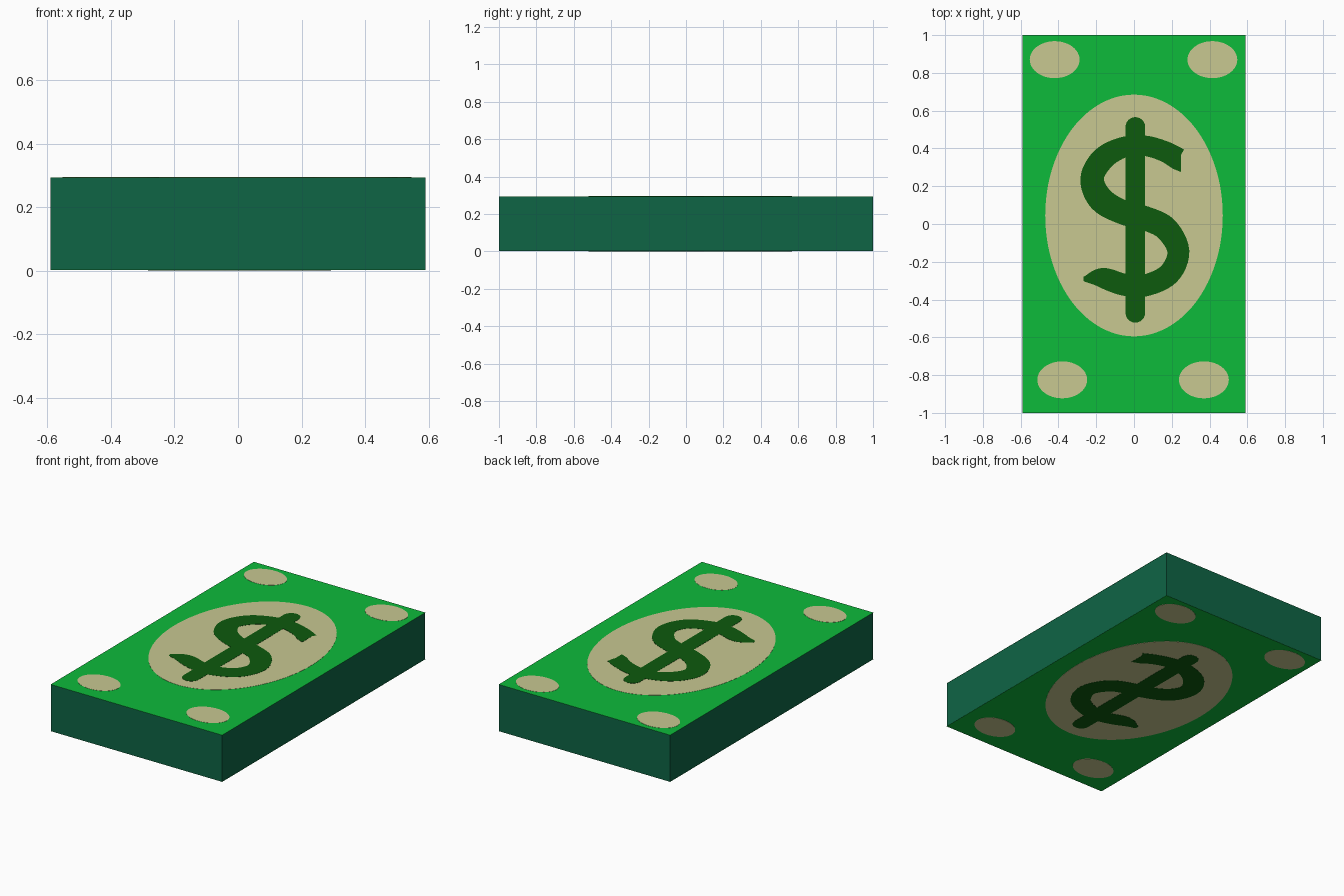
import bpy, bmesh, math
from mathutils import Vector

if "Cube" in bpy.data.objects:
    bpy.data.objects.remove(bpy.data.objects["Cube"])

MID = 0.1475  # mid height: printed details are mirrored top to bottom about it


def material(name, rgb):
    m = bpy.data.materials.new(name)
    m.diffuse_color = (*rgb, 1.0)
    m.use_nodes = True
    m.node_tree.nodes["Principled BSDF"].inputs["Base Color"].default_value = m.diffuse_color
    return m


TEAL = material("dark_teal", (0.0045, 0.130, 0.060))
GREEN = material("bright_green", (0.004, 0.495, 0.043))
CREAM = material("cream", (0.580, 0.580, 0.285))
DARK = material("dark_green", (0.004, 0.103, 0.004))


def make_object(name, bm, mat):
    bmesh.ops.recalc_face_normals(bm, faces=bm.faces)
    mesh = bpy.data.meshes.new(name)
    bm.to_mesh(mesh)
    bm.free()
    mesh.materials.append(mat)
    ob = bpy.data.objects.new(name, mesh)
    ob.location.z = MID
    bpy.context.collection.objects.link(ob)
    return ob


def extrude_outline(bm, points, low, high):
    """Thin prism with the given outline."""
    face = bm.faces.new([bm.verts.new((x, y, low)) for x, y in points])
    out = bmesh.ops.extrude_face_region(bm, geom=[face])
    verts = [g for g in out["geom"] if isinstance(g, bmesh.types.BMVert)]
    bmesh.ops.translate(bm, verts=verts, vec=(0, 0, high - low))


def mirrored(ob):
    mod = ob.modifiers.new("both_sides", "MIRROR")
    mod.use_axis = (False, False, True)
    mod.use_mirror_merge = False
    return ob


def plate(name, points, low, high, mat):
    bm = bmesh.new()
    extrude_outline(bm, points, low, high)
    return mirrored(make_object(name, bm, mat))


def rectangle(w, h):
    return [(-w, -h), (w, -h), (w, h), (-w, h)]


def ellipse(cx, cy, rx, ry, n):
    return [(cx + rx * math.cos(2 * math.pi * i / n),
             cy + ry * math.sin(2 * math.pi * i / n)) for i in range(n)]


# stack of notes
bm = bmesh.new()
extrude_outline(bm, rectangle(0.59, 1.0), -0.1445, 0.1445)
make_object("stack_body", bm, TEAL)

# printed green faces, top and bottom
plate("printed_face", rectangle(0.591, 1.0), 0.1445, 0.1455, GREEN)

# cream ovals
plate("centre_oval", ellipse(0, 0.045, 0.47, 0.64, 96), 0.1455, 0.1465, CREAM)
for name, x, y in (("back_left", -0.42, 0.87), ("back_right", 0.415, 0.87),
                   ("front_left", -0.38, -0.825), ("front_right", 0.37, -0.825)):
    plate(name + "_oval", ellipse(x, y, 0.132, 0.098, 48), 0.1455, 0.1465, CREAM)

# curved stroke of the emblem: centre line x, y and half width
STROKE = [(0.25, 0.335, 0.06), (0.16, 0.385, 0.055), (0.05, 0.415, 0.054),
          (-0.06, 0.405, 0.055), (-0.165, 0.345, 0.062), (-0.222, 0.24, 0.062),
          (-0.175, 0.13, 0.068), (-0.06, 0.062, 0.064), (0.06, 0.03, 0.064),
          (0.17, -0.025, 0.064), (0.235, -0.145, 0.058), (0.185, -0.265, 0.059),
          (0.06, -0.325, 0.058), (-0.05, -0.322, 0.058), (-0.17, -0.285, 0.053),
          (-0.267, -0.292, 0.012)]


def smooth_path(pts, steps=6):
    """Catmull-Rom interpolation through the points."""
    p = [Vector(q) for q in pts]
    p = [2 * p[0] - p[1]] + p + [2 * p[-1] - p[-2]]
    out = []
    for a, b, c, d in zip(p, p[1:], p[2:], p[3:]):
        for s in range(steps):
            t = s / steps
            out.append(0.5 * (2 * b + (c - a) * t + (2 * a - 5 * b + 4 * c - d) * t ** 2
                              + (3 * b - a - 3 * c + d) * t ** 3))
    return out + [p[-2]]


path = smooth_path(STROKE)
left, right = [], []
for i, q in enumerate(path):
    t = (path[min(i + 1, len(path) - 1)] - path[max(i - 1, 0)]).xy.normalized()
    if i == 0:
        t = Vector((-1, 0))  # upright cut at the upper end
    n = Vector((-t.y, t.x)) * q.z
    left.append(q.xy + n)
    right.append(q.xy - n)

bm = bmesh.new()
rows = [[[bm.verts.new((v.x, v.y, z)) for v in side] for side in (left, right)]
        for z in (0.1465, 0.1475)]
loops = [(rows[0][0][i], rows[0][1][i], rows[1][1][i], rows[1][0][i])
         for i in range(len(path))]
for a, b in zip(loops, loops[1:]):
    for k in range(4):
        bm.faces.new((a[k], a[k - 1], b[k - 1], b[k]))
bm.faces.new(loops[0])
bm.faces.new(loops[-1][::-1])
mirrored(make_object("emblem_curve", bm, DARK))

# upright bar of the emblem, round ended
R, CX = 0.052, 0.007
bar = [(CX + R * math.cos(a), 0.514 + R * math.sin(a))
       for a in (math.pi * i / 12 for i in range(13))]
bar += [(CX - R * math.cos(a), -0.47 - R * math.sin(a))
        for a in (math.pi * i / 12 for i in range(13))]
plate("emblem_bar", bar, 0.1465, 0.1475, DARK)
